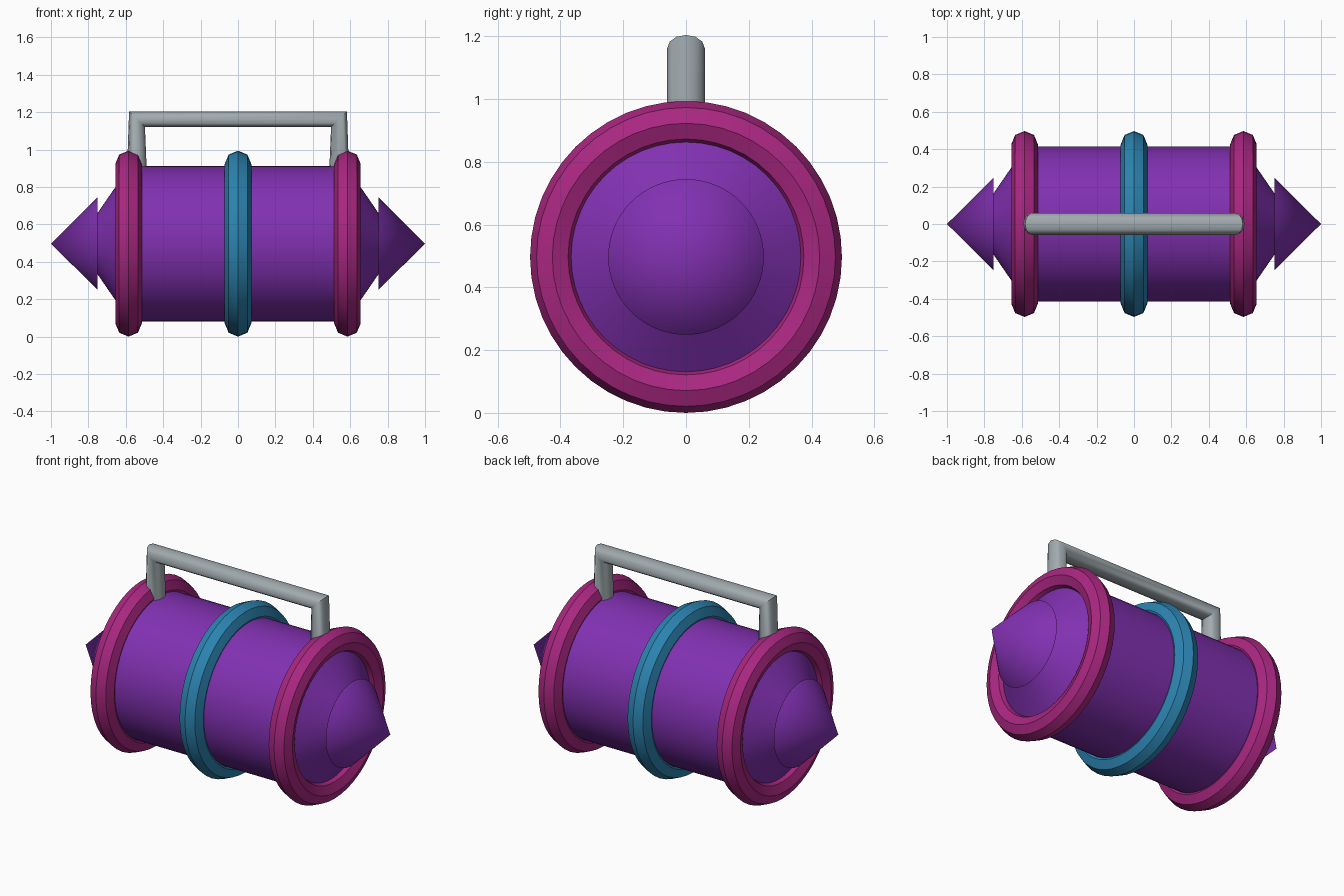
import bpy, math

if "Cube" in bpy.data.objects:
    bpy.data.objects.remove(bpy.data.objects["Cube"])

CZ = 0.497  # height of the canister axis


def material(name, rgb):
    m = bpy.data.materials.new(name)
    m.diffuse_color = (*rgb, 1)
    m.use_nodes = True
    m.node_tree.nodes["Principled BSDF"].inputs["Base Color"].default_value = m.diffuse_color
    return m


PURPLE = material("purple", (0.22, 0.03, 0.44))
MAGENTA = material("magenta", (0.40, 0.02, 0.22))
BLUE = material("blue", (0.025, 0.23, 0.44))
GREY = material("grey", (0.36, 0.41, 0.43))


def finish(name, mat, angle=30):
    ob = bpy.context.object
    ob.name = name
    ob.data.materials.clear()
    ob.data.materials.append(mat)
    bpy.ops.object.shade_smooth_by_angle(angle=math.radians(angle))
    return ob


def lathe_x(name, profile, mat, n=64):
    """Spin (x, radius) points round the canister axis and cap both ends."""
    verts = [(x, r * math.sin(2 * math.pi * i / n), CZ + r * math.cos(2 * math.pi * i / n))
             for x, r in profile for i in range(n)]
    faces = [(a * n + i, a * n + (i + 1) % n, (a + 1) * n + (i + 1) % n, (a + 1) * n + i)
             for a in range(len(profile) - 1) for i in range(n)]
    last = (len(profile) - 1) * n
    faces += [tuple(reversed(range(n))), tuple(range(last, last + n))]
    me = bpy.data.meshes.new(name)
    me.from_pydata(verts, [], [f[::-1] for f in faces])
    ob = bpy.data.objects.new(name, me)
    bpy.context.collection.objects.link(ob)
    bpy.ops.object.select_all(action='DESELECT')
    ob.select_set(True)
    bpy.context.view_layer.objects.active = ob
    bpy.ops.object.mode_set(mode='EDIT')
    bpy.ops.mesh.select_all(action='SELECT')
    bpy.ops.mesh.normals_make_consistent(inside=False)
    bpy.ops.object.mode_set(mode='OBJECT')
    return finish(name, mat)


# Canister body with tapered ends
lathe_x("body", [(-0.75, 0.165), (-0.578, 0.415), (0.578, 0.415), (0.75, 0.165)], PURPLE)

# Pointed spikes on both ends
for side, s in (("left", -1), ("right", 1)):
    bpy.ops.mesh.primitive_cone_add(vertices=64, radius1=0.248, radius2=0, depth=0.25,
                                    location=(s * 0.875, 0, CZ),
                                    rotation=(0, s * math.pi / 2, 0))
    finish(side + "_spike", PURPLE)

# Three eight-sided rings round the body
for name, x, mat in (("left_ring", -0.585, MAGENTA), ("middle_ring", 0, BLUE),
                     ("right_ring", 0.585, MAGENTA)):
    bpy.ops.mesh.primitive_torus_add(major_segments=48, minor_segments=8,
                                     major_radius=0.426, minor_radius=0.071,
                                     location=(x, 0, CZ), rotation=(0, math.pi / 2, 0))
    finish(name, mat)

# Carrying handle: bevelled path that thins at its mitred corners
cu = bpy.data.curves.new("handle", 'CURVE')
cu.dimensions = '3D'
cu.bevel_depth = 0.06
cu.bevel_resolution = 4
cu.use_fill_caps = True
sp = cu.splines.new('POLY')
path = [(-0.54, 0.7), (-0.54, 1.162), (0.54, 1.162), (0.54, 0.7)]
sp.points.add(len(path) - 1)
for p, (x, z) in zip(sp.points, path):
    p.co = (x, 0, z, 1)
handle = bpy.data.objects.new("handle", cu)
bpy.context.collection.objects.link(handle)
bpy.ops.object.select_all(action='DESELECT')
handle.select_set(True)
bpy.context.view_layer.objects.active = handle
bpy.ops.object.convert(target='MESH')
finish("handle", GREY, 40)
